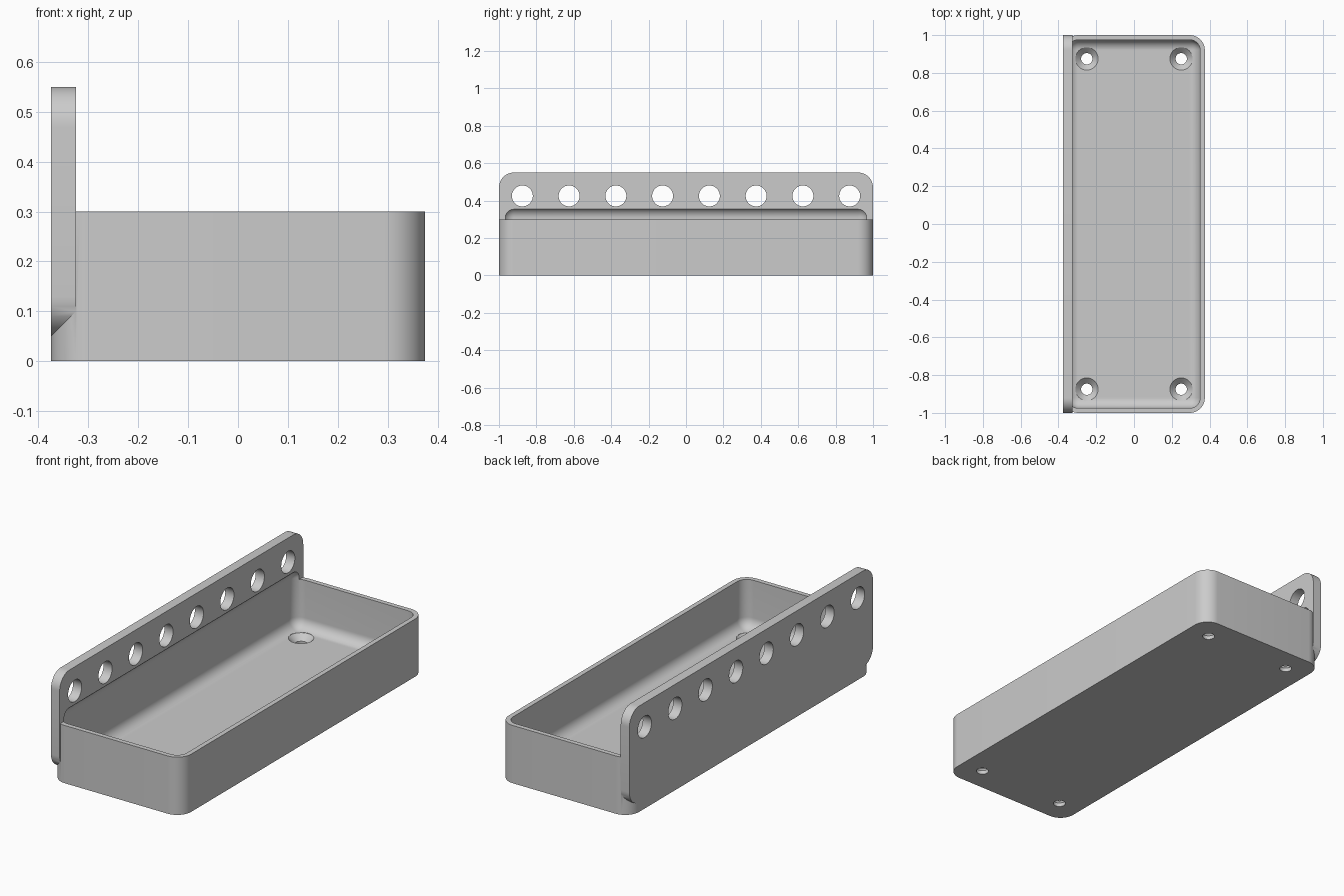
import bpy, bmesh, math
from mathutils import Matrix, Vector

if "Cube" in bpy.data.objects:
    bpy.data.objects.remove(bpy.data.objects["Cube"], do_unlink=True)

grey = bpy.data.materials.new("plain grey")
grey.use_nodes = True
colour = (0.6, 0.6, 0.6, 1)
grey.diffuse_color = colour
grey.node_tree.nodes["Principled BSDF"].inputs["Base Color"].default_value = colour


def make_object(name, bm):
    bmesh.ops.recalc_face_normals(bm, faces=bm.faces[:])
    mesh = bpy.data.meshes.new(name)
    bm.to_mesh(mesh)
    bm.free()
    mesh.materials.append(grey)
    obj = bpy.data.objects.new(name, mesh)
    bpy.context.collection.objects.link(obj)
    return obj


def rounded_box(name, low, high, radius, axis=None):
    """Box with edges along one axis rounded, or all edges if axis is None."""
    low, high = Vector(low), Vector(high)
    bm = bmesh.new()
    bmesh.ops.create_cube(bm, size=1)
    bmesh.ops.scale(bm, vec=high - low, verts=bm.verts[:])
    bmesh.ops.translate(bm, vec=(low + high) / 2, verts=bm.verts[:])
    edges = [e for e in bm.edges if axis is None
             or abs((e.verts[0].co - e.verts[1].co)[axis]) > 1e-4]
    bmesh.ops.bevel(bm, geom=edges, offset=radius, segments=12,
                    profile=0.5, affect='EDGES')
    return make_object(name, bm)


def combine(target, tool, operation):
    mod = target.modifiers.new(tool.name, 'BOOLEAN')
    mod.object, mod.operation, mod.solver = tool, operation, 'EXACT'
    tool.hide_render = True


# Tray body and upright mounting plate
width, wall, corner = 0.375, 0.025, 0.08
tray = rounded_box("tray", (-width, -1, 0), (width, 1, 0.3), corner, 2)
plate = rounded_box("plate", (-width, -1, 0.05), (-0.325, 1, 0.55), corner, 0)

# Hollow with soft edges, which also scoops a little into the plate
hollow = rounded_box("hollow", (wall - width, wall - 1, 0.05),
                     (width - wall, 1 - wall, 0.363), corner - wall)

# Row of round holes through the plate
bm = bmesh.new()
for i in range(8):
    place = Matrix.Translation((-0.35, -0.875 + i * 0.25, 0.425))
    bmesh.ops.create_cone(bm, cap_ends=True, segments=48, radius1=0.056,
                          radius2=0.056, depth=0.2,
                          matrix=place @ Matrix.Rotation(math.pi / 2, 4, 'Y'))
plate_holes = make_object("plate_holes", bm)

# Countersunk screw holes in the floor
bm = bmesh.new()
profile = [(0, -0.02), (0.03, -0.02), (0.03, 0.02), (0.06, 0.05), (0.06, 0.12), (0, 0.12)]
for x in (-0.25, 0.25):
    for y in (-0.875, 0.875):
        verts = [bm.verts.new((x + r, y, z)) for r, z in profile]
        edges = [bm.edges.new(pair) for pair in zip(verts, verts[1:])]
        bmesh.ops.spin(bm, geom=verts + edges, cent=(x, y, 0), axis=(0, 0, 1),
                       angle=math.tau, steps=48, use_duplicate=False)
bmesh.ops.remove_doubles(bm, verts=bm.verts[:], dist=1e-5)
floor_holes = make_object("floor_holes", bm)

combine(tray, plate, 'UNION')
for cutter in (hollow, plate_holes, floor_holes):
    combine(tray, cutter, 'DIFFERENCE')

# Keep the finished solid and discard the tools
graph = bpy.context.evaluated_depsgraph_get()
solid = bpy.data.meshes.new_from_object(tray.evaluated_get(graph))
tray.modifiers.clear()
tray.data = solid
solid.materials.clear()
solid.materials.append(grey)
for tool in (plate, hollow, plate_holes, floor_holes):
    bpy.data.objects.remove(tool, do_unlink=True)

bpy.ops.object.select_all(action='DESELECT')
tray.select_set(True)
bpy.context.view_layer.objects.active = tray
bpy.ops.object.shade_smooth_by_angle(angle=math.radians(30))
tray.name = "tray_with_plate"
